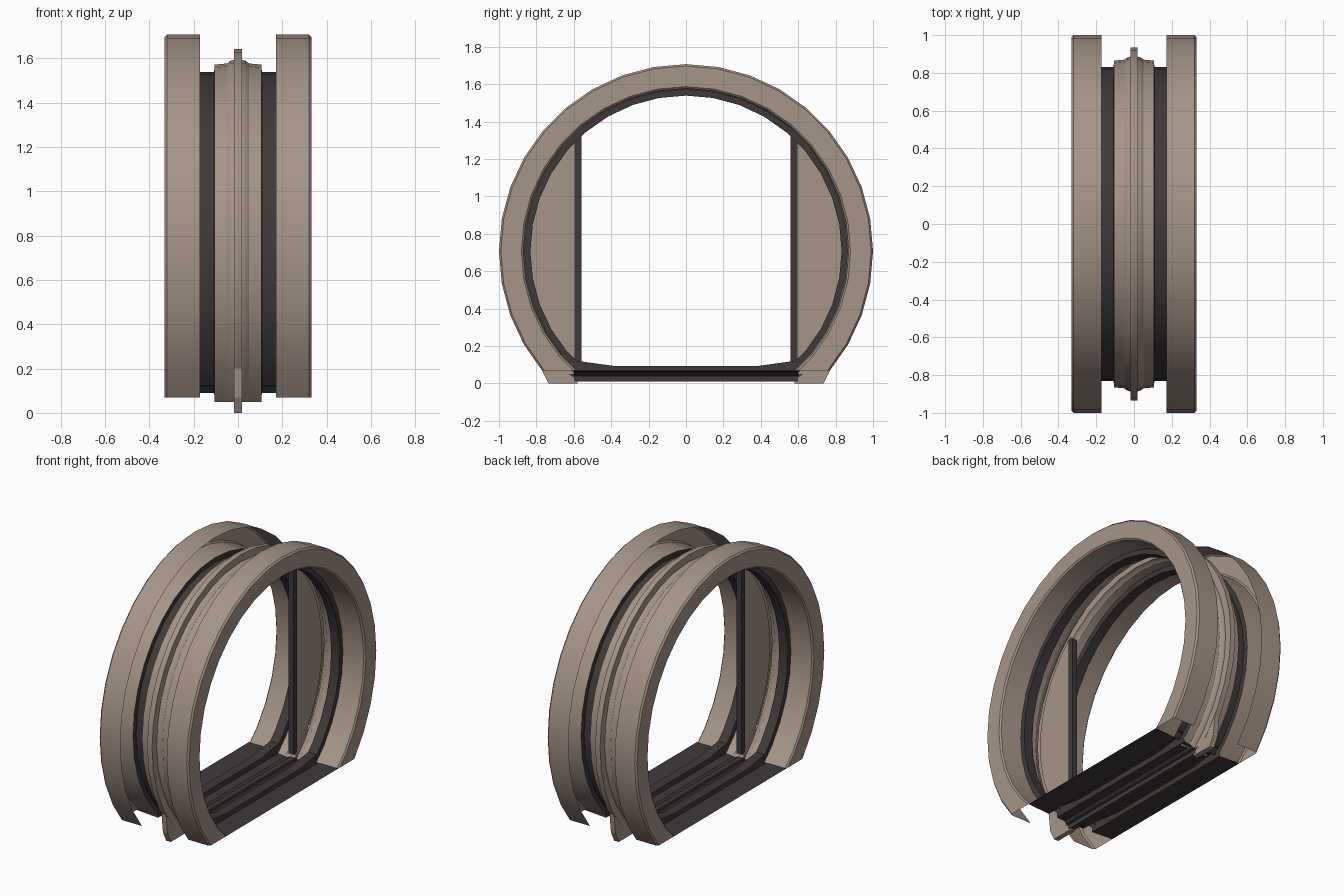
import bpy, bmesh, math
from mathutils import Vector

cube = bpy.data.objects.get("Cube")
if cube:
    bpy.data.objects.remove(cube, do_unlink=True)

CZ = 0.707      # height of the ring axis
SEGMENTS = 36


def material(name, rgb):
    m = bpy.data.materials.new(name)
    m.use_nodes = True
    m.diffuse_color = (*rgb, 1)
    m.node_tree.nodes["Principled BSDF"].inputs["Base Color"].default_value = (*rgb, 1)
    return m


TAUPE = material("warm taupe", (0.38, 0.30, 0.25))
DARK = material("dark rubber", (0.05, 0.042, 0.04))


def finish(name, bm, mat, smooth=False):
    bmesh.ops.recalc_face_normals(bm, faces=bm.faces)
    mesh = bpy.data.meshes.new(name)
    bm.to_mesh(mesh)
    bm.free()
    mesh.materials.append(mat)
    obj = bpy.data.objects.new(name, mesh)
    bpy.context.collection.objects.link(obj)
    if smooth:
        bpy.ops.object.select_all(action='DESELECT')
        obj.select_set(True)
        bpy.context.view_layer.objects.active = obj
        bpy.ops.object.shade_smooth_by_angle(angle=math.radians(30))
    return obj


def cut(bm, co, normal):
    """Remove everything on the positive side of a plane."""
    bmesh.ops.bisect_plane(bm, geom=bm.verts[:] + bm.edges[:] + bm.faces[:],
                           plane_co=co, plane_no=normal, clear_outer=True)


def grid_faces(bm, rows):
    for a, b in zip(rows, rows[1:]):
        for i in range(len(a) - 1):
            bm.faces.new((a[i], a[i + 1], b[i + 1], b[i]))


def hoop(name, profile, bottom, mat):
    """Sweep an (x, radius) profile round the axis, open below a given height."""
    bm = bmesh.new()
    rows = []
    for s in range(SEGMENTS):
        a = math.tau * s / SEGMENTS
        rows.append([bm.verts.new((x, r * math.cos(a), CZ + r * math.sin(a)))
                     for x, r in profile])
    grid_faces(bm, rows + rows[:1])
    cut(bm, (0, 0, bottom), (0, 0, -1))
    return finish(name, bm, mat, smooth=True)


def prism(name, outline, half, mat):
    """Plate across x from a (y, z) outline."""
    bm = bmesh.new()
    face = bm.faces.new([bm.verts.new((-half, y, z)) for y, z in outline])
    top = bmesh.ops.extrude_face_region(bm, geom=[face])["geom"]
    bmesh.ops.translate(bm, vec=(2 * half, 0, 0),
                        verts=[v for v in top if isinstance(v, bmesh.types.BMVert)])
    return finish(name, bm, mat)


# Half sections of the hoops, from the open outer lip inward
rim = [(0.172, 1.0), (0.32, 1.0), (0.331, 0.99), (0.331, 0.88), (0.322, 0.87), (0.172, 0.865)]
gasket = [(0.172, 0.865), (0.172, 0.832), (0.108, 0.832), (0.105, 0.865)]
crown = [(0.105, 0.865), (0.05, 0.87), (0.036, 0.882), (0.018, 0.886), (0.018, 0.935)]


def flip(points):
    return [(-x, r) for x, r in points]


for side, tag in ((lambda p: p, "left"), (flip, "right")):
    hoop(tag + "_rim", side(rim), 0.07, TAUPE)
    hoop(tag + "_gasket", side(gasket), 0.09, DARK)
hoop("middle_hoop", crown + flip(crown)[::-1], 0.05, TAUPE)

# Floor: the same section carried straight across the bottom
section = [(0.331, 0.855)] + gasket + crown[1:]
section = section + flip(section)[::-1]
bm = bmesh.new()
rows = []
for y, lift in ((-0.6, 0.03), (-0.38, 0), (0.38, 0), (0.6, 0.03)):
    row = []
    for x, r in section:
        crest = lift if r < 0.84 else 0
        row.append(bm.verts.new((x, y, 0.925 - min(r, 0.915) + crest)))
    rows.append(row)
grid_faces(bm, rows)
finish("floor", bm, DARK)

# Underside beam with slanted ends
prism("floor_beam", [(-0.57, 0.01), (0.57, 0.01), (0.64, 0.06), (-0.64, 0.06)], 0.018, DARK)

for s, tag in ((1, "back"), (-1, "front")):
    # Foot at the lower end of the middle flange
    prism(tag + "_foot", [(s * y, z) for y, z in
                          ((0.58, 0), (0.735, 0), (0.77, 0.07), (0.785, 0.2), (0.69, 0.2), (0.58, 0.06))],
          0.017, TAUPE)
    # Upright post
    prism(tag + "_post", [(s * y, z) for y, z in
                          ((0.56, 0.09), (0.597, 0.09), (0.597, 1.33), (0.56, 1.33))], 0.018, DARK)
    # Infill panel between the post and the hoop
    span = math.acos(0.59 / 0.875)
    arc = [span * (2 * i / 14 - 1) for i in range(15)]
    prism(tag + "_panel", [(s * 0.875 * math.cos(a), CZ + 0.875 * math.sin(a)) for a in arc],
          0.01, TAUPE)
